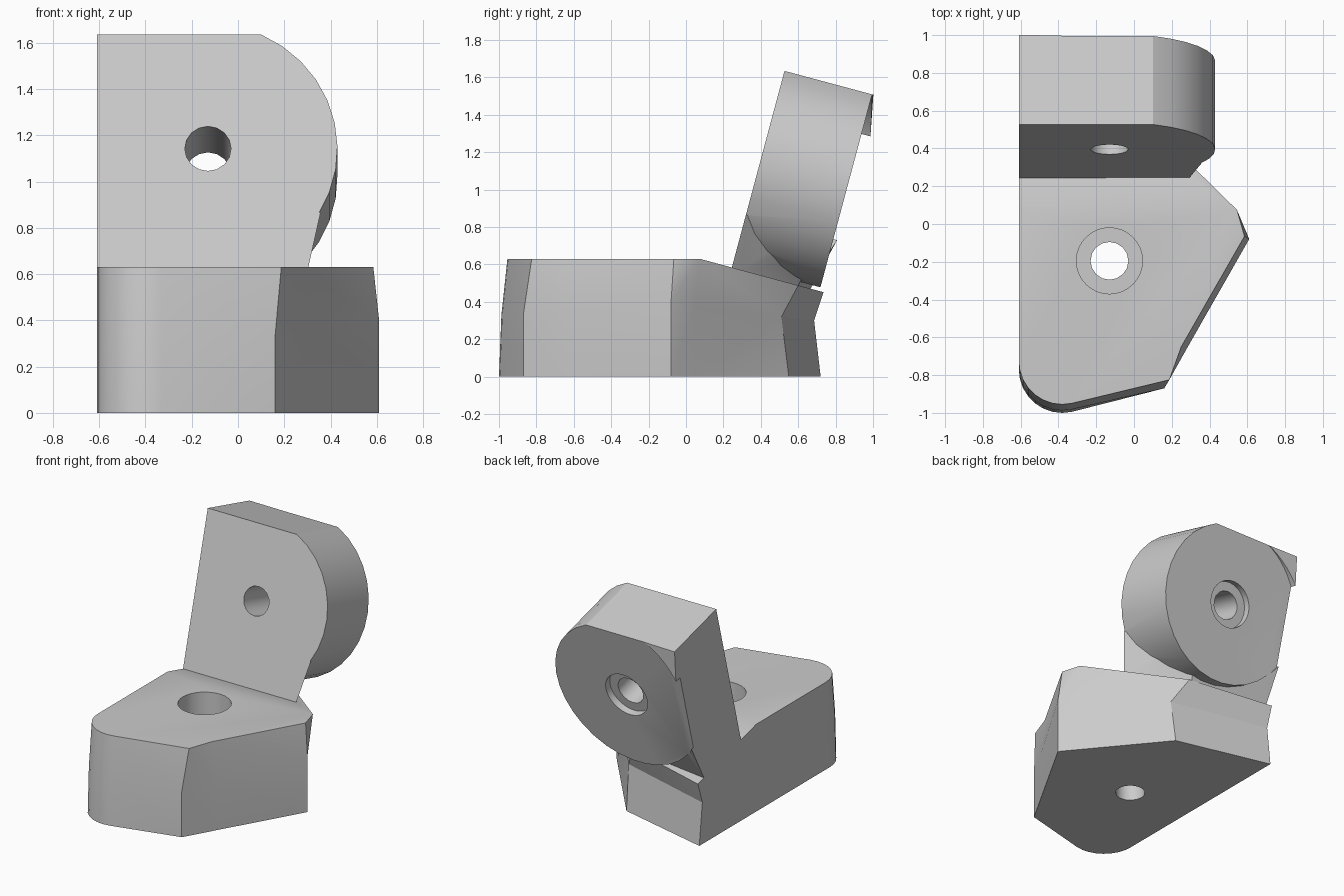
import bpy, bmesh, math
from mathutils import Matrix, Vector

cube = bpy.data.objects.get("Cube")
if cube:
    bpy.data.objects.remove(cube, do_unlink=True)

grey = bpy.data.materials.new("plain grey")
grey.use_nodes = True
GREY = (0.6, 0.6, 0.6, 1)
grey.diffuse_color = GREY
grey.node_tree.nodes["Principled BSDF"].inputs["Base Color"].default_value = GREY

WALL = -0.61            # flat side shared by base and arm
HOLE_X = -0.13          # both bolt holes line up on this x
RADIUS, EYE_H, TOP_H, DEPTH = 0.56, 0.578, 1.088, 0.486
TILT = math.radians(15)

# Arm space: x across, y through the thickness, z up along the leaning arm
ARM = Matrix.Translation((0, 0.245, 0.584)) @ Matrix.Rotation(-TILT, 4, 'X')


def finish(name, bm, matrix=Matrix()):
    bmesh.ops.transform(bm, matrix=matrix, verts=bm.verts)
    bmesh.ops.recalc_face_normals(bm, faces=bm.faces)
    mesh = bpy.data.meshes.new(name)
    bm.to_mesh(mesh)
    bm.free()
    mesh.materials.append(grey)
    ob = bpy.data.objects.new(name, mesh)
    bpy.context.collection.objects.link(ob)
    return ob


def hull(name, points, matrix):
    bm = bmesh.new()
    for p in points:
        bm.verts.new(p)
    bmesh.ops.convex_hull(bm, input=bm.verts)
    return finish(name, bm, matrix)


def rod(name, radius, start, end, matrix, sides=32):
    """Cylinder along local z from start to end."""
    bm = bmesh.new()
    bmesh.ops.create_cone(bm, cap_ends=True, segments=sides, radius1=radius,
                          radius2=radius, depth=end - start,
                          matrix=Matrix.Translation((0, 0, (start + end) / 2)))
    return finish(name, bm, matrix)


def combine(target, other, operation):
    mod = target.modifiers.new("join", 'BOOLEAN')
    mod.object, mod.operation, mod.solver = other, operation, 'EXACT'
    other.hide_render = True
    bpy.context.view_layer.objects.active = target
    bpy.ops.object.modifier_apply(modifier=mod.name)
    bpy.data.objects.remove(other, do_unlink=True)


# Base: lofted outline, slightly drawn in at the top
def corner(shift):
    for i in range(9):
        a = math.radians(180 + 102.5 * i / 8)
        yield (-0.38 + 0.23 * math.cos(a), -0.77 + shift + 0.23 * math.sin(a))


def ring(shift, z, rest):
    return [(x, y, z) for x, y in corner(shift)] + rest


low = ring(0, 0, [(0.16, -0.87, 0), (0.285, -0.65, 0), (0.61, -0.08, 0),
                  (0.506, 0.046, 0), (0.09, 0.55, 0), (WALL, 0.72, 0), (WALL, 0.07, 0)])
mid = ring(0.013, 0.33, [(0.16, -0.87, 0.33), (0.285, -0.65, 0.35), (0.61, -0.08, 0.4),
                         (0.51, 0.055, 0.38), (0.1, 0.51, 0.32), (WALL, 0.685, 0.3), (WALL, 0.07, 0.31)])
top = ring(0.045, 0.63, [(0.187, -0.825, 0.63), (0.25, -0.65, 0.63), (0.585, -0.065, 0.63),
                         (0.545, 0.075, 0.63), (0.01, 0.6, 0.488), (WALL, 0.735, 0.452), (WALL, 0.07, 0.63)])
bm = bmesh.new()
rings = [[bm.verts.new(p) for p in r] for r in (low, mid, top)]
n = len(low)
for a, b in zip(rings, rings[1:]):
    for i in range(n):
        j = (i + 1) % n
        bm.faces.new((a[i], a[j], b[j], b[i]))
bm.faces.new(rings[0])
bm.faces.new(rings[2][:n - 3] + rings[2][-1:])
bm.faces.new(rings[2][n - 4:])
bmesh.ops.triangulate(bm, faces=[f for f in bm.faces if len(f.verts) == 4])
body = finish("angle_bracket", bm)

# Arm: round eye trimmed flat along the top and the side wall
start = math.asin((TOP_H - EYE_H) / RADIUS)
stop = -math.acos((WALL - HOLE_X) / RADIUS)
profile = [(WALL, TOP_H)]
for i in range(21):
    a = start + (stop - start) * i / 20
    profile.append((HOLE_X + RADIUS * math.cos(a), EYE_H + RADIUS * math.sin(a)))
bm = bmesh.new()
face = bm.faces.new([bm.verts.new((x, 0, h)) for x, h in profile])
new = bmesh.ops.extrude_face_region(bm, geom=[face])["geom"]
bmesh.ops.translate(bm, vec=(0, DEPTH, 0),
                    verts=[v for v in new if isinstance(v, bmesh.types.BMVert)])
arm = finish("arm", bm, ARM)

# Web joining the arm to the base
foot = [(WALL, 0), (0.285, 0), (-0.02, 0.36), (WALL, 0.427)]
head = [(WALL, 0), (0.357, 0), (0.06, 0.43), (WALL, 0.507)]
web = hull("web", [(x, d, h) for h, pts in ((-0.04, foot), (0, foot), (0.292, head))
                   for x, d in pts], ARM)
combine(arm, web, 'UNION')

# Raised upper corner behind the eye
tip = hull("corner_tip", [(WALL, 0.4, TOP_H), (-0.36, 0.4, TOP_H), (WALL, 0.4, 0.866),
                          (WALL, 0.492, TOP_H), (-0.36, DEPTH, TOP_H),
                          (WALL, 0.535, 0.866)], ARM)
combine(arm, tip, 'UNION')

# Round spot face on the back, then the stepped bolt hole
EYE = ARM @ Matrix.Translation((HOLE_X, 0, EYE_H)) @ Matrix.Rotation(-math.pi / 2, 4, 'X')
combine(arm, rod("spot_face", RADIUS + 0.002, DEPTH - 0.001, 0.7, EYE, 64), 'DIFFERENCE')
combine(body, arm, 'UNION')
combine(body, rod("arm_bore", 0.1, -0.1, 0.6, EYE, 16), 'DIFFERENCE')
combine(body, rod("arm_counterbore", 0.165, DEPTH - 0.05, 0.6, EYE), 'DIFFERENCE')

# Stepped bolt hole in the base
BASE_HOLE = Matrix.Translation((HOLE_X, -0.195, 0))
combine(body, rod("base_bore", 0.1, -0.1, 0.7, BASE_HOLE, 16), 'DIFFERENCE')
combine(body, rod("base_counterbore", 0.175, 0.31, 0.7, BASE_HOLE), 'DIFFERENCE')

bpy.ops.object.select_all(action='DESELECT')
body.select_set(True)
bpy.context.view_layer.objects.active = body
bpy.ops.object.shade_smooth_by_angle(angle=math.radians(25))
